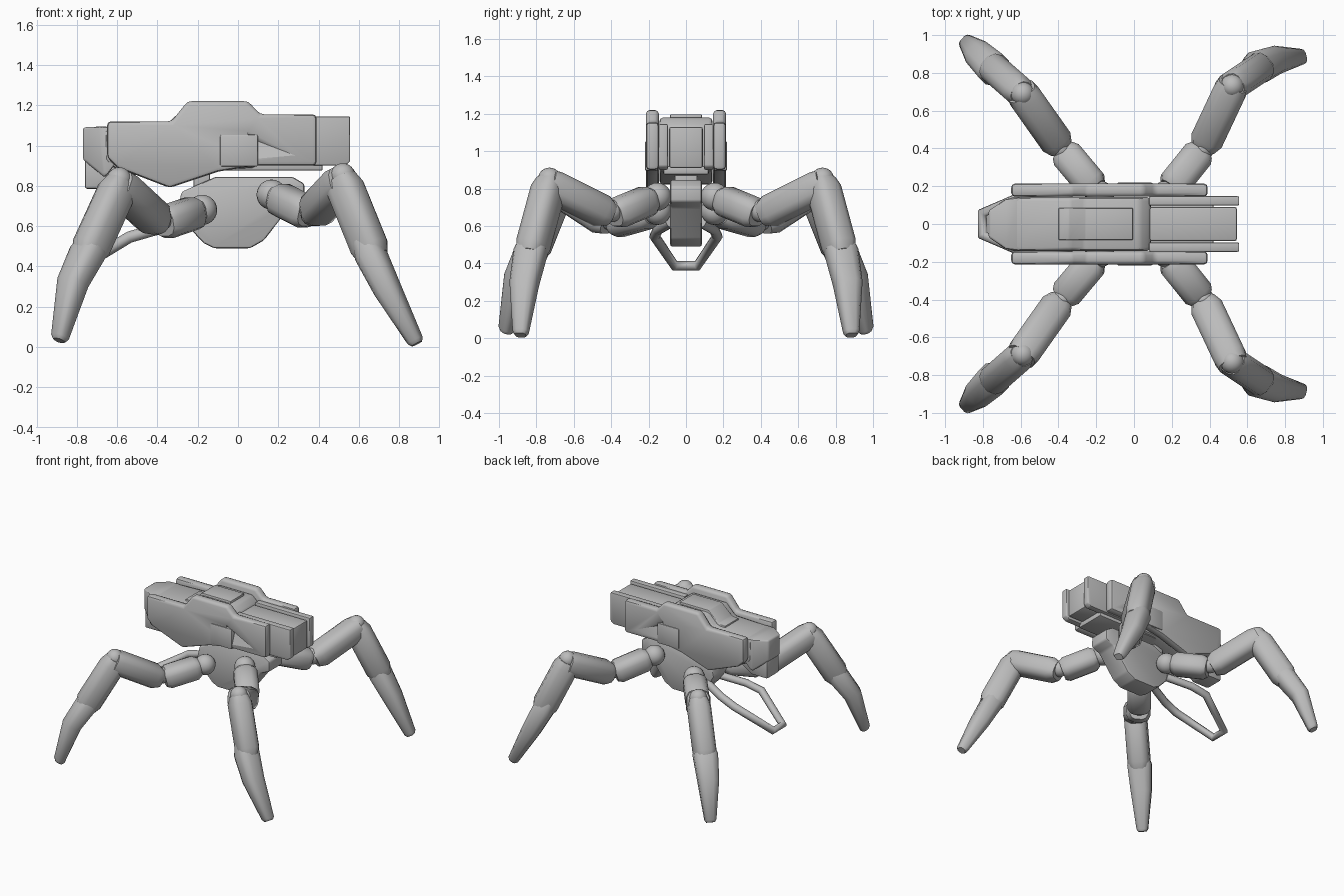
import bpy, bmesh, math
from mathutils import Vector

cube = bpy.data.objects.get("Cube")
if cube:
    bpy.data.objects.remove(cube, do_unlink=True)

grey = bpy.data.materials.new("plain_grey")
grey.use_nodes = True
grey.diffuse_color = (0.5, 0.5, 0.5, 1)
grey.node_tree.nodes["Principled BSDF"].inputs["Base Color"].default_value = (0.5, 0.5, 0.5, 1)


def finish(name, bm, bevel=0.0, angle=40):
    """Bevel the hard edges, make the object and shade it."""
    bmesh.ops.recalc_face_normals(bm, faces=bm.faces[:])
    if bevel:
        hard = [e for e in bm.edges if e.calc_face_angle(0) > 0.3]
        bmesh.ops.bevel(bm, geom=hard, offset=bevel, segments=2, profile=0.5,
                        affect='EDGES', clamp_overlap=True)
    mesh = bpy.data.meshes.new(name)
    bm.to_mesh(mesh)
    bm.free()
    mesh.materials.append(grey)
    obj = bpy.data.objects.new(name, mesh)
    bpy.context.collection.objects.link(obj)
    bpy.ops.object.select_all(action='DESELECT')
    obj.select_set(True)
    bpy.context.view_layer.objects.active = obj
    bpy.ops.object.shade_smooth_by_angle(angle=math.radians(angle))
    return obj


def slab(name, profile, y0, y1, bevel=0.012):
    """Extrude an x-z profile from y0 to y1."""
    bm = bmesh.new()
    face = bm.faces.new([bm.verts.new((x, y0, z)) for x, z in profile])
    new = bmesh.ops.extrude_face_region(bm, geom=[face])["geom"]
    bmesh.ops.translate(bm, vec=(0, y1 - y0, 0),
                        verts=[v for v in new if isinstance(v, bmesh.types.BMVert)])
    return finish(name, bm, bevel)


def box(name, x0, x1, y0, y1, z0, z1, bevel=0.012):
    return slab(name, [(x0, z0), (x1, z0), (x1, z1), (x0, z1)], y0, y1, bevel)


def hull(name, points, bevel=0.0):
    bm = bmesh.new()
    for p in points:
        bm.verts.new(p)
    bmesh.ops.convex_hull(bm, input=bm.verts[:])
    bmesh.ops.dissolve_limit(bm, angle_limit=0.02, verts=bm.verts[:], edges=bm.edges[:])
    return finish(name, bm, bevel)


def limb(name, rings, sides=12, square=0.7):
    """Loft rounded-square rings (centre, width, depth) along a limb."""
    bm = bmesh.new()
    pts = [Vector(r[0]) for r in rings]
    along = (pts[-1] - pts[0]).normalized()
    side = along.cross(Vector((0, 0, 1))).normalized()
    up = side.cross(along)
    soft = lambda v: math.copysign(abs(v) ** square, v)
    loops = []
    for p, (_, w, d) in zip(pts, rings):
        loop = []
        for i in range(sides):
            a = math.tau * (i + 0.5) / sides
            loop.append(bm.verts.new(p + side * soft(math.cos(a)) * w / 2
                                     + up * soft(math.sin(a)) * d / 2))
        loops.append(loop)
    for a, b in zip(loops, loops[1:]):
        for i in range(sides):
            j = (i + 1) % sides
            bm.faces.new((a[i], a[j], b[j], b[i]))
    bm.faces.new(loops[0])
    bm.faces.new(loops[-1])
    return finish(name, bm)


def segment(name, a, b, w, d, ends=(0.75, 0.8)):
    a, b = Vector(a), Vector(b)
    steps = ((0, ends[0]), (0.13, 1), (0.88, 1), (1, ends[1]))
    return limb(name, [(a.lerp(b, t), w * s, d * s) for t, s in steps])


def ball(name, p, r):
    bm = bmesh.new()
    bmesh.ops.create_uvsphere(bm, u_segments=20, v_segments=12, radius=r)
    bmesh.ops.translate(bm, vec=p, verts=bm.verts[:])
    return finish(name, bm)


# Central body, stepped top panel and rear core
slab("central_body", [(-0.66, 1.09), (-0.34, 1.1), (-0.26, 1.18), (0.03, 1.18), (0.09, 1.13),
                      (0.09, 0.89), (-0.1, 0.88), (-0.34, 0.82), (-0.6, 0.88), (-0.66, 0.92)],
     -0.142, 0.142, 0.02)
slab("top_panel", [(-0.4, 1.06), (-0.4, 1.11), (-0.345, 1.115), (-0.255, 1.197), (-0.005, 1.197),
                   (-0.005, 1.1)], -0.085, 0.085, 0.006)
box("rear_core", 0.0, 0.545, -0.09, 0.09, 0.91, 1.13)
box("under_deck", -0.2, 0.42, -0.12, 0.12, 0.875, 0.92, 0.008)

# Tapered nose with a narrower chin
hull("nose", [(x, s * y, z) for s in (1, -1) for x, y, z in
              ((-0.6, 0.142, 1.09), (-0.6, 0.142, 0.92), (-0.68, 0.132, 1.095),
               (-0.77, 0.07, 1.09), (-0.77, 0.07, 0.93), (-0.66, 0.135, 0.84))], 0.012)
slab("chin", [(-0.76, 0.95), (-0.76, 0.785), (-0.62, 0.785), (-0.5, 0.86), (-0.5, 0.95)],
     -0.075, 0.075)

# Lower hull
slab("lower_hull", [(-0.11, 0.845), (0.27, 0.845), (0.33, 0.81), (0.33, 0.73), (0.26, 0.7),
                    (0.13, 0.53), (0.06, 0.49), (-0.12, 0.49), (-0.17, 0.515), (-0.25, 0.6),
                    (-0.3, 0.68), (-0.28, 0.77)], -0.085, 0.085)
box("neck", -0.22, -0.14, -0.06, 0.06, 0.78, 0.9, 0.005)

plate = [(-0.65, 1.12), (-0.33, 1.12), (-0.25, 1.22), (0.05, 1.22), (0.11, 1.155),
         (0.39, 1.155), (0.39, 0.9), (0.08, 0.9), (-0.1, 0.87), (-0.34, 0.79),
         (-0.6, 0.89), (-0.65, 0.94)]
for s, tag in ((1, "back"), (-1, "front")):
    # Side armour with a wedge-shaped dent behind a square cover
    armour = slab(tag + "_side_armour", plate, s * 0.145, s * 0.214, 0.02)
    cutter = hull(tag + "_dent_cutter", [(0.05, s * 0.225, 1.08), (0.05, s * 0.225, 0.9),
                                         (0.3, s * 0.217, 0.945), (0.05, s * 0.175, 1.04)])
    cutter.hide_render = True
    cutter.display_type = 'WIRE'
    cutter.hide_set(True)
    dent = armour.modifiers.new("dent", 'BOOLEAN')
    dent.operation = 'DIFFERENCE'
    dent.object = cutter
    box(tag + "_square_cover", -0.09, 0.1, s * 0.15, s * 0.22, 0.895, 1.055, 0.01)
    # Rear rails
    slab(tag + "_rear_rail", [(0.08, 1.145), (0.557, 1.145), (0.557, 0.92), (0.53, 0.9),
                              (0.08, 0.9)], s * 0.097, s * 0.147, 0.008)

# Feeler loop under the nose
curve = bpy.data.curves.new("feeler_loop", 'CURVE')
curve.dimensions = '3D'
curve.bevel_depth = 0.029
curve.bevel_resolution = 2
curve.use_fill_caps = True
half = [(-0.24, 0.08, 0.62), (-0.42, 0.15, 0.58), (-0.54, 0.168, 0.545), (-0.8, 0.06, 0.387)]
path = half + [(x, -y, z) for x, y, z in reversed(half)]
spline = curve.splines.new('POLY')
spline.points.add(len(path) - 1)
for point, p in zip(spline.points, path):
    point.co = (*p, 1)
curve.materials.append(grey)
bpy.context.collection.objects.link(bpy.data.objects.new("feeler_loop", curve))

# Legs: hip, elbow, knee, shin end, then lower shin start, bend and tip
LEGS = {
    "right": ((-0.15, 0.12, 0.69), (-0.385, 0.40, 0.61), (-0.59, 0.69, 0.80), (-0.75, 0.83, 0.45),
              (-0.71, 0.79, 0.54), (-0.82, 0.895, 0.32), (-0.888, 0.963, 0.032)),
    "left": ((0.14, 0.12, 0.77), (0.365, 0.40, 0.655), (0.52, 0.73, 0.82), (0.67, 0.83, 0.45),
             (0.62, 0.815, 0.54), (0.74, 0.865, 0.29), (0.888, 0.885, 0.016)),
}
for side, joints in LEGS.items():
    for s, tag in ((1, "back_"), (-1, "front_")):
        hip, elbow, knee, shin, low, bend, tip = [Vector((x, s * y, z)) for x, y, z in joints]
        n = tag + side
        ball(n + "_hip_ball", hip.lerp(elbow, 0.12), 0.075)
        segment(n + "_upper_arm", hip.lerp(elbow, 0.24), hip.lerp(elbow, 0.95), 0.175, 0.165)
        ball(n + "_elbow_ball", elbow + Vector((0, 0, 0.025)), 0.06)
        segment(n + "_thigh", elbow.lerp(knee, 0.03), elbow.lerp(knee, 1.04), 0.18, 0.175,
                (0.75, 0.9))
        ball(n + "_knee_ball", knee + Vector((0, 0, 0.03)), 0.062)
        segment(n + "_shin", knee.lerp(shin, -0.05), shin, 0.165, 0.185, (0.8, 0.8))
        limb(n + "_lower_shin", [(low, 0.13, 0.12), (low.lerp(bend, 0.3), 0.18, 0.155),
                                 (bend, 0.155, 0.135), (bend.lerp(tip, 0.94), 0.085, 0.08),
                                 (tip, 0.06, 0.055)])
